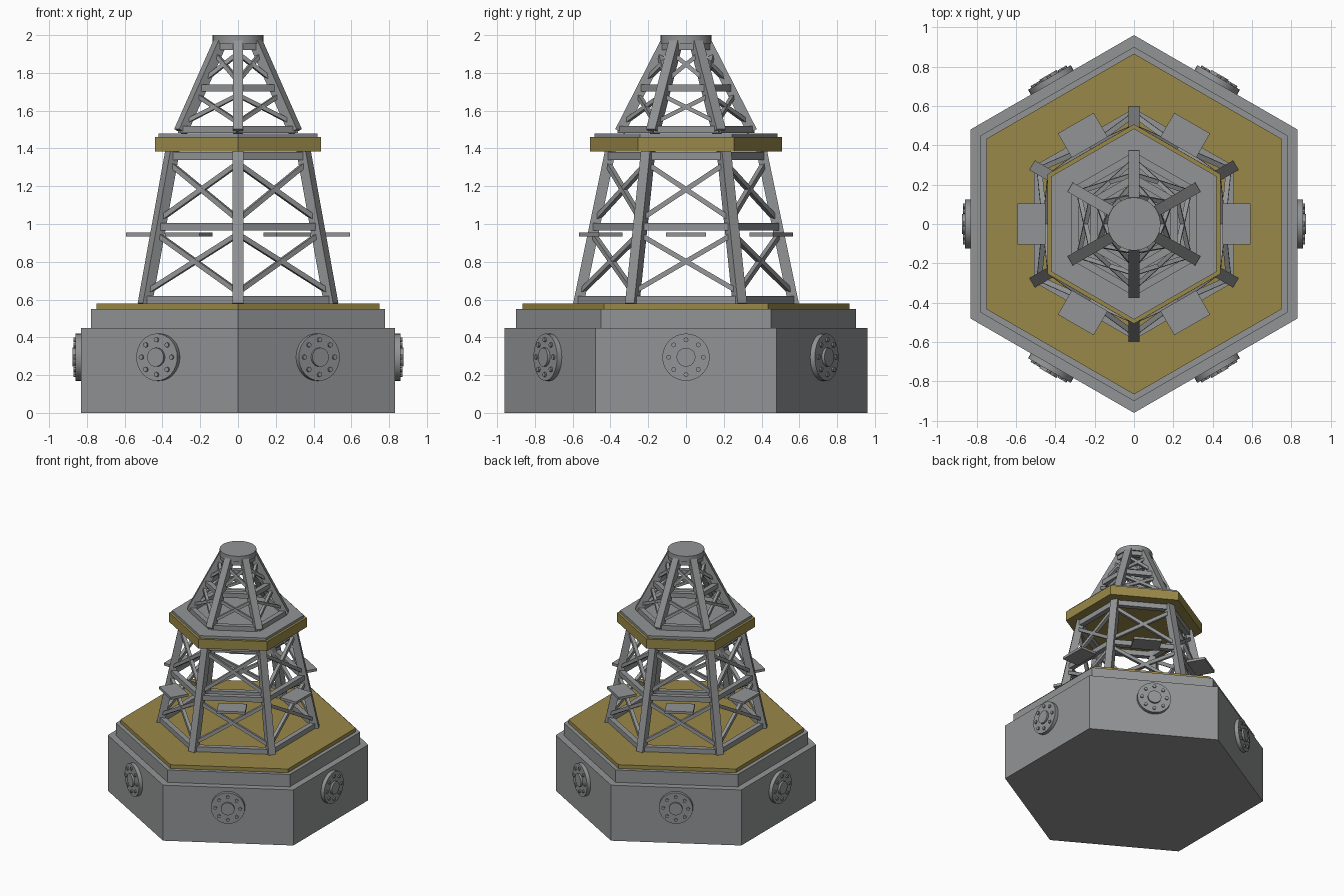
import bpy
import bmesh
from math import sin, cos, radians
from mathutils import Vector, Matrix

cube = bpy.data.objects.get("Cube")
if cube:
    bpy.data.objects.remove(cube, do_unlink=True)


def material(name, rgb):
    m = bpy.data.materials.new(name)
    m.use_nodes = True
    m.diffuse_color = (*rgb, 1)
    m.node_tree.nodes["Principled BSDF"].inputs["Base Color"].default_value = (*rgb, 1)
    return m


STEEL = material("grey steel", (0.29, 0.295, 0.30))
OCHRE = material("ochre deck", (0.32, 0.25, 0.065))
CORNERS = [30 + 60 * k for k in range(6)]
FACES = [60 * k for k in range(6)]
UP = Vector((0, 0, 1))


def polar(r, angle, z):
    return Vector((r * cos(radians(angle)), r * sin(radians(angle)), z))


def finish(name, bm, mat, smooth=False):
    mesh = bpy.data.meshes.new(name)
    bmesh.ops.recalc_face_normals(bm, faces=bm.faces)
    bm.to_mesh(mesh)
    bm.free()
    mesh.materials.append(mat)
    ob = bpy.data.objects.new(name, mesh)
    bpy.context.collection.objects.link(ob)
    if smooth:
        bpy.ops.object.select_all(action="DESELECT")
        ob.select_set(True)
        bpy.context.view_layer.objects.active = ob
        bpy.ops.object.shade_smooth_by_angle(angle=radians(35))


def hex_slab(name, r, z0, z1, mat):
    bm = bmesh.new()
    bottom = bm.faces.new([bm.verts.new(polar(r, a, z0)) for a in CORNERS])
    ext = bmesh.ops.extrude_face_region(bm, geom=[bottom], use_keep_orig=True)
    verts = [v for v in ext["geom"] if isinstance(v, bmesh.types.BMVert)]
    bmesh.ops.translate(bm, verts=verts, vec=UP * (z1 - z0))
    finish(name, bm, mat)


def frame(origin, axis, outward):
    """Matrix with local z along axis and local x near the outward direction."""
    z = axis.normalized()
    y = z.cross(outward).normalized()
    m = Matrix((y.cross(z), y, z)).transposed().to_4x4()
    m.translation = origin
    return m


def beam(bm, a, b, depth, width, outward):
    m = frame((a + b) / 2, b - a, outward)
    bmesh.ops.create_cube(bm, size=1, matrix=m @ Matrix.Diagonal((depth, width, (b - a).length, 1)))


def disc(bm, base, axis, outward, r, height, segments):
    m = frame(base + axis * height / 2, axis, outward)
    bmesh.ops.create_cone(bm, cap_ends=True, segments=segments, radius1=r, radius2=r,
                          depth=height, matrix=m)


def lattice(prefix, r0, z0, r1, z1, leg, rings, ring_size, brace):
    """Six leaning legs tied by rings, with crossed braces in every bay."""
    def at(angle, z):
        return polar(r0 + (r1 - r0) * (z - z0) / (z1 - z0), angle, z)

    legs, ties, braces = bmesh.new(), bmesh.new(), bmesh.new()
    for a in CORNERS:
        out = polar(1, a + 30, 0)
        beam(legs, at(a, z0), at(a, z1), leg, leg, polar(1, a, 0))
        for z in rings:
            beam(ties, at(a, z), at(a + 60, z), ring_size, ring_size, out)
        for low, high in zip(rings, rings[1:]):
            low, high = low + ring_size, high - ring_size
            beam(braces, at(a, low), at(a + 60, high), brace, brace, out)
            beam(braces, at(a + 60, low), at(a, high), brace, brace, out)
    finish(prefix + "_legs", legs, STEEL)
    finish(prefix + "_rings", ties, STEEL)
    finish(prefix + "_braces", braces, STEEL)


# Stepped base and its deck
hex_slab("base_block", 0.96, 0, 0.45, STEEL)
hex_slab("base_step", 0.90, 0.45, 0.55, STEEL)
hex_slab("base_deck", 0.866, 0.55, 0.58, OCHRE)

# Bolted flanges on the base sides
plates, hubs, bolts = bmesh.new(), bmesh.new(), bmesh.new()
for a in FACES:
    out = polar(1, a, 0)
    side = UP.cross(out)
    centre = polar(0.83, a, 0.295)
    disc(plates, centre, out, UP, 0.125, 0.03, 32)
    disc(hubs, centre, out, UP, 0.05, 0.045, 24)
    for k in range(8):
        t = radians(45 * k)
        disc(bolts, centre + 0.092 * (cos(t) * side + sin(t) * UP), out, UP, 0.013, 0.04, 8)
finish("flange_plates", plates, STEEL, True)
finish("flange_hubs", hubs, STEEL, True)
finish("flange_bolts", bolts, STEEL)

# Lower tower
lattice("lower_tower", 0.57, 0.575, 0.40, 1.39, 0.056, (0.60, 0.985, 1.36), 0.04, 0.026)

# Small platforms on the tower faces
platforms = bmesh.new()
for a in FACES:
    beam(platforms, polar(0.45, a, 0.945), polar(0.592, a, 0.945), 0.02, 0.21, UP)
finish("side_platforms", platforms, STEEL)

# Upper deck
hex_slab("upper_deck", 0.507, 1.385, 1.46, OCHRE)
hex_slab("upper_deck_plate", 0.485, 1.46, 1.48, STEEL)

# Upper tower and its round cap
lattice("upper_tower", 0.35, 1.49, 0.11, 1.96, 0.055, (1.50, 1.72, 1.94), 0.038, 0.022)
cap = bmesh.new()
disc(cap, Vector((0, 0, 1.955)), UP, Vector((1, 0, 0)), 0.135, 0.045, 32)
finish("top_cap", cap, STEEL, True)
